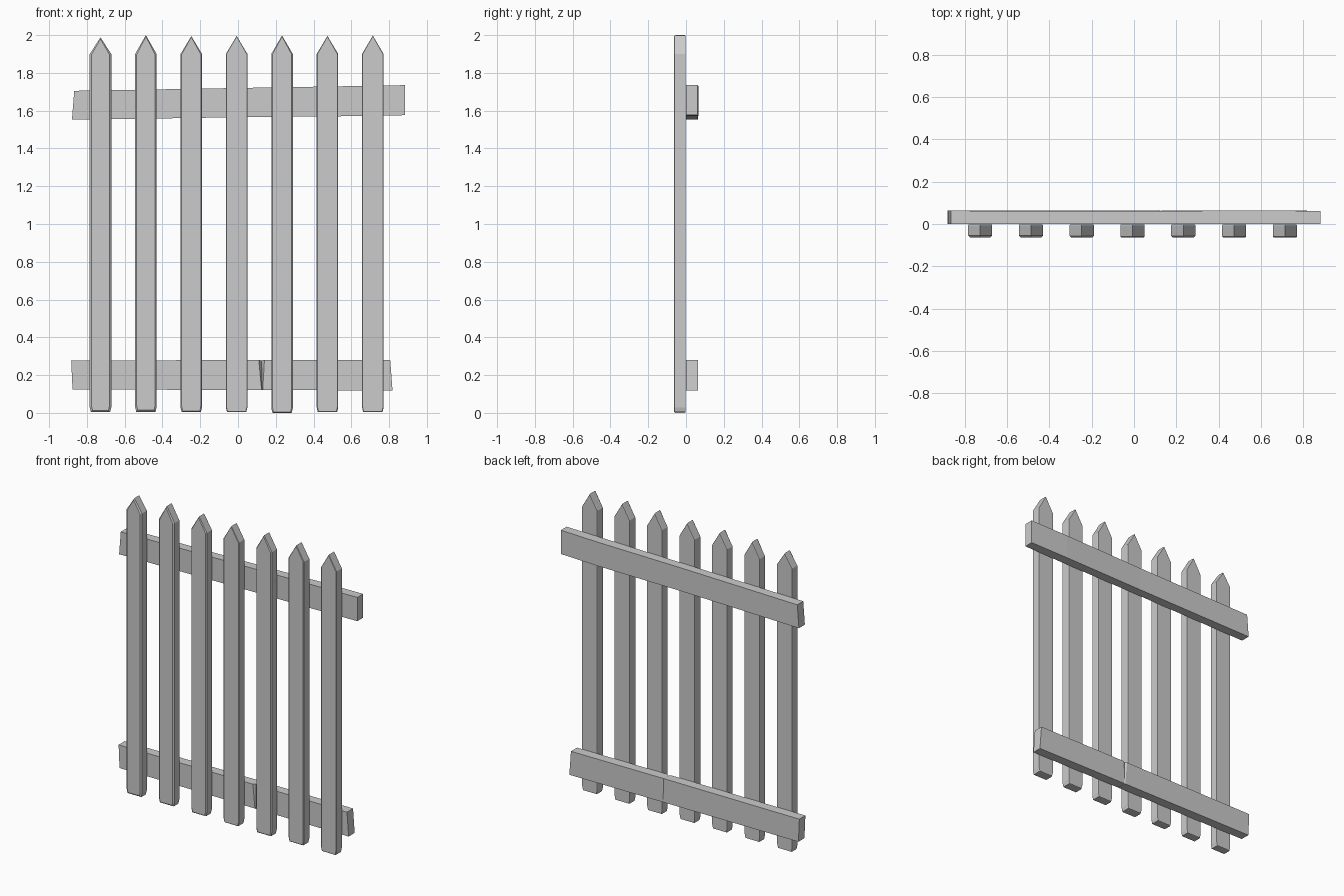
import bpy, bmesh

if "Cube" in bpy.data.objects:
    bpy.data.objects.remove(bpy.data.objects["Cube"])


def make_object(name, rings):
    """Skin matching closed rings of points and cap both ends."""
    bm = bmesh.new()
    loops = [[bm.verts.new(p) for p in ring] for ring in rings]
    n = len(loops[0])
    for a, b in zip(loops, loops[1:]):
        for i in range(n):
            j = (i + 1) % n
            bm.faces.new((a[i], a[j], b[j], b[i]))
    bm.faces.new(loops[0])
    bm.faces.new(loops[-1])
    bmesh.ops.recalc_face_normals(bm, faces=bm.faces[:])
    mesh = bpy.data.meshes.new(name)
    bm.to_mesh(mesh)
    bm.free()
    obj = bpy.data.objects.new(name, mesh)
    bpy.context.collection.objects.link(obj)
    return obj


def picket(name, x, z0, top, wear):
    """Pointed board with worn front edges and a slightly tapered foot."""
    def ring(y, c, tip):
        w = 0.057 - c
        foot = z0 + c
        return [(x - w + 0.006, y, foot), (x + w - 0.006, y, foot),
                (x + w, y, foot + 0.025), (x + w, y, 1.9 - c * 0.4),
                (x, y, top - tip), (x - w, y, 1.9 - c * 0.4),
                (x - w, y, foot + 0.025)]
    return make_object(name, [ring(-0.002, 0.002, 0.004),
                              ring(-0.006, 0, 0),
                              ring(-0.063 + wear, 0, 0),
                              ring(-0.063, wear, wear)])


def rail(name, sections):
    """Sections: top x, bottom x, bottom z, top z, front y, back y."""
    return make_object(name, [
        [(xb, f, zb), (xb, b, zb), (xt, b, zt), (xt, f, zt)]
        for xt, xb, zb, zt, f, b in sections])


# Seven pointed pickets, more worn towards the left
wears = [0.009, 0.008, 0.006, 0.003, 0.006, 0.004, 0.003]
tops = [1.988, 2.0, 1.995, 1.996, 1.998, 1.996, 1.998]
feet = [0.004, 0.006, 0.005, 0.004, 0.0, 0.004, 0.004]
for i in range(7):
    picket(f"picket_{i + 1}", -0.728 + 0.2403 * i, feet[i], tops[i], wears[i])

# Upper rail, tilted slightly upwards to the right
rail("upper_rail", [
    (-0.867, -0.879, 1.552, 1.705, 0, 0.063),
    (0.0, 0.0, 1.565, 1.720, 0, 0.060),
    (0.60, 0.60, 1.571, 1.730, 0, 0.065),
    (0.883, 0.883, 1.576, 1.735, 0, 0.061)])

# Lower rail with a narrow crack
rail("lower_rail", [
    (-0.883, -0.876, 0.124, 0.277, 0, 0.064),
    (0.110, 0.125, 0.121, 0.280, 0, 0.064),
    (0.125, 0.128, 0.122, 0.278, 0.014, 0.058),
    (0.140, 0.131, 0.121, 0.280, 0, 0.064),
    (0.806, 0.818, 0.119, 0.279, 0, 0.064)])
